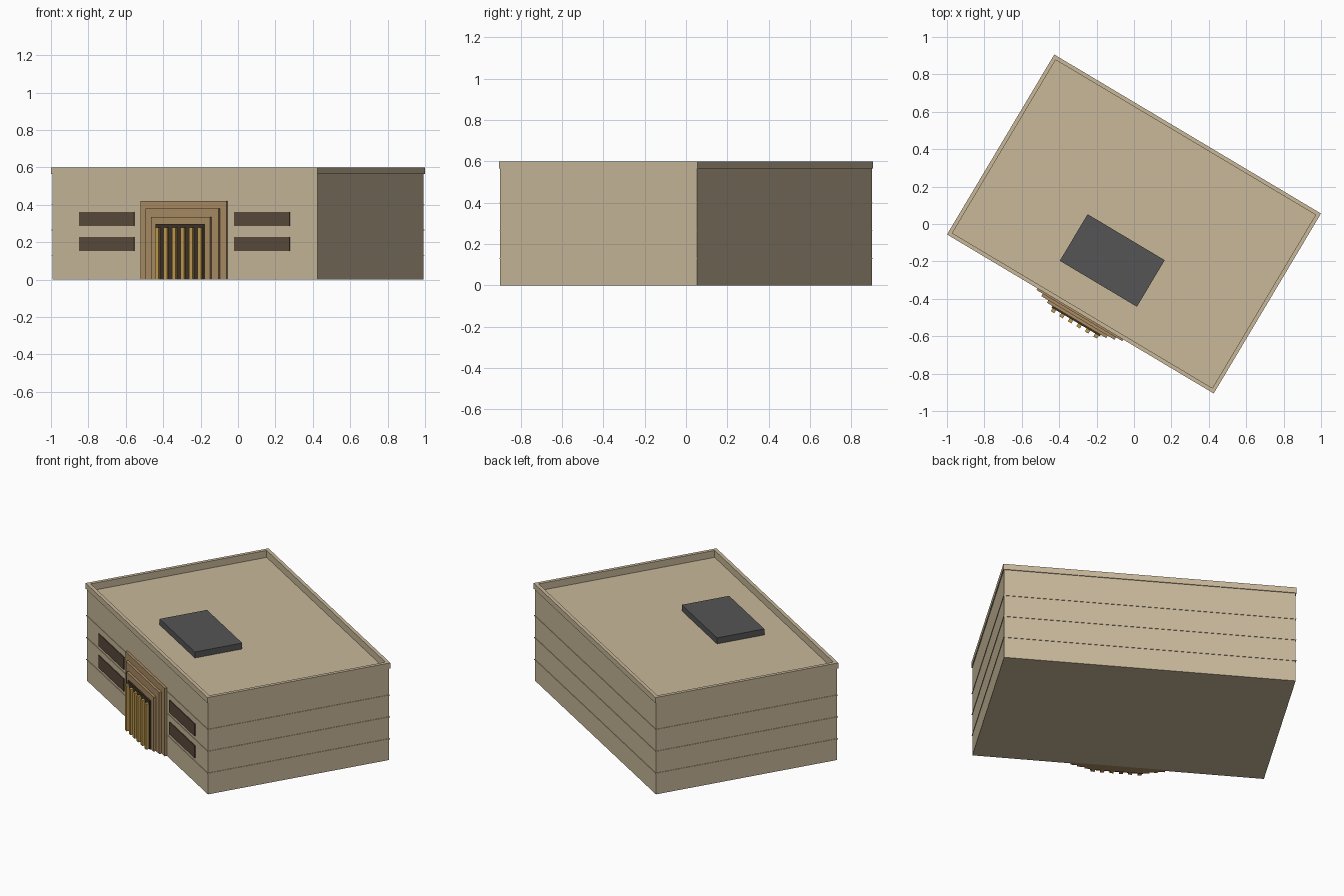
import bpy, bmesh, math
from mathutils import Matrix

cube = bpy.data.objects.get("Cube")
if cube:
    bpy.data.objects.remove(cube, do_unlink=True)

TURN = Matrix.Rotation(math.radians(-30.8), 4, 'Z')   # whole building is turned
W, D = 1.66, 1.12                                     # outer size of the parapet
WALL = -D / 2 + 0.005                                 # facade plane


def material(name, r, g, b):
    linear = [((c / 255 + 0.055) / 1.055) ** 2.4 for c in (r, g, b)] + [1.0]
    m = bpy.data.materials.new(name)
    m.use_nodes = True
    m.diffuse_color = linear
    m.node_tree.nodes["Principled BSDF"].inputs["Base Color"].default_value = linear
    return m


stone = material("sandstone", 200, 184, 154)
bronze = material("bronze_brown", 170, 140, 100)
gold = material("dull_gold", 192, 155, 78)
glass = material("dark_brown_glass", 90, 74, 58)
door = material("door_dark", 62, 50, 40)
grey = material("roof_unit_grey", 85, 85, 85)


def finish(bm, name, mat):
    bmesh.ops.recalc_face_normals(bm, faces=bm.faces)
    bm.transform(TURN)
    mesh = bpy.data.meshes.new(name)
    bm.to_mesh(mesh)
    bm.free()
    mesh.materials.append(mat)
    ob = bpy.data.objects.new(name, mesh)
    bpy.context.collection.objects.link(ob)


def box(name, x, y, z, mat):
    """Box from (low, high) pairs on each axis."""
    bm = bmesh.new()
    bmesh.ops.create_cube(bm, size=1)
    for v in bm.verts:
        v.co = [r[0] if c < 0 else r[1] for c, r in zip(v.co, (x, y, z))]
    finish(bm, name, mat)


def stacked_rectangles(name, profile, mat):
    """Loft rectangles given as (inset from outer size, height), capped."""
    bm = bmesh.new()
    rings = []
    for inset, z in profile:
        a, b = W / 2 - inset, D / 2 - inset
        rings.append([bm.verts.new((sx * a, sy * b, z))
                      for sx, sy in ((-1, -1), (1, -1), (1, 1), (-1, 1))])
    for lo, hi in zip(rings, rings[1:]):
        for i in range(4):
            j = (i + 1) % 4
            bm.faces.new((lo[i], lo[j], hi[j], hi[i]))
    bm.faces.new(rings[0])
    bm.faces.new(rings[-1])
    finish(bm, name, mat)


# Walls, overhanging parapet and sunken roof
stacked_rectangles("building_shell", [(0.005, 0), (0.005, 0.565), (0, 0.565),
                                      (0, 0.6), (0.021, 0.6), (0.021, 0.557)], stone)

# Thin floor bands around the walls
for i, z in enumerate((0.13, 0.265, 0.4)):
    stacked_rectangles(f"floor_band_{i + 1}", [(0.002, z - 0.002), (0.002, z + 0.002)], stone)

# Roof unit
box("roof_unit", (-0.24, 0.24), (-0.372, -0.082), (0.55, 0.594), grey)

# Stepped portal, each layer narrower and further forward
for i, (half, top) in enumerate(((0.267, 0.42), (0.228, 0.38), (0.184, 0.335))):
    box(f"portal_step_{i + 1}", (-half, half), (WALL - 0.015 * (i + 1), WALL + 0.01),
        (0, top), bronze)
box("door_panel", (-0.15, 0.15), (WALL - 0.054, WALL), (0, 0.298), door)

# Gold fins in front of the door
for i in range(6):
    x = (i - 2.5) * 0.053
    box(f"door_fin_{i + 1}", (x - 0.011, x + 0.011), (WALL - 0.073, WALL - 0.04),
        (0, 0.28), gold)

# Strip windows, two on each side of the portal
for side, lo, hi in (("right", -0.657, -0.313), ("left", 0.309, 0.653)):
    for level, z in (("lower", 0.152), ("upper", 0.286)):
        box(f"window_{side}_{level}", (lo, hi), (WALL - 0.005, WALL + 0.002),
            (z, z + 0.076), glass)
